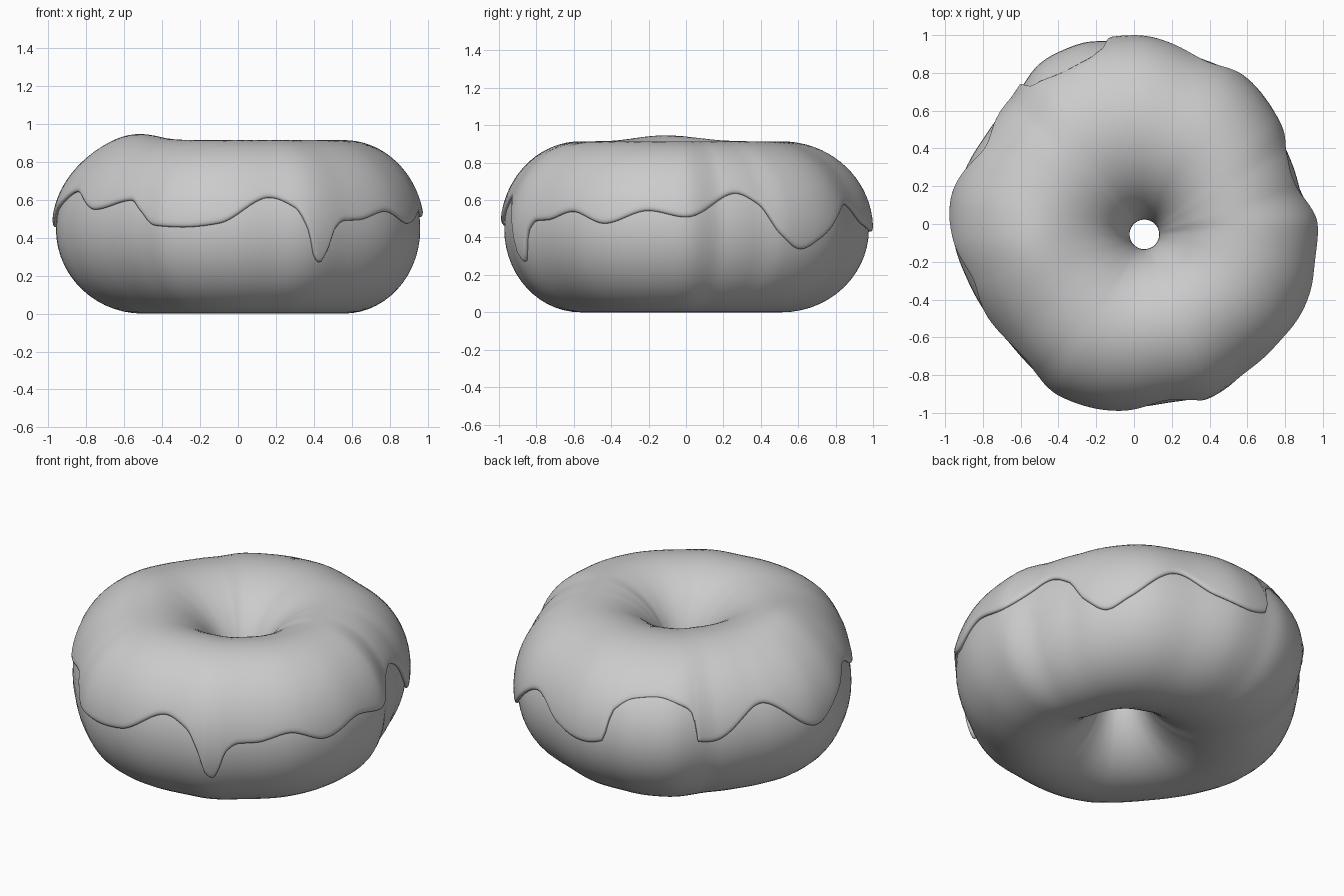
import bpy, bmesh, math
from mathutils import Vector

if "Cube" in bpy.data.objects:
    bpy.data.objects.remove(bpy.data.objects["Cube"])

# outer radius of the ring seen from above: (angle in degrees, radius)
OUTLINE = [(0, .98), (13, .918), (25, .918), (36, .946), (56, .98), (70, .966), (89, 1.0),
           (101, 1.0), (112, .995), (122, .99), (136, .935), (148, .937), (159, .955),
           (174, .982), (184, .98), (200, .95), (220, .932), (237, .962), (247, .995),
           (258, 1.0), (267, .995), (280, .985), (293, 1.005), (307, .988), (327, 1.008),
           (339, 1.005), (352, .988)]
# height of the icing's wavy lower edge: (angle in degrees, z)
DRIPS = [(0, .51), (18, .64), (26, .58), (33, .42), (41, .335), (49, .40), (65, .58),
         (78, .47), (90, .43), (97, .46), (100, .64), (107, .72), (115, .735), (124, .69),
         (127.5, .64), (129, .49), (134, .475), (153, .65), (173, .455), (186, .56),
         (199, .645), (214, .55), (232, .60), (237, .54), (243, .465), (253, .455),
         (264, .475), (280, .615), (288, .56), (292, .44), (294.5, .29), (296.5, .265),
         (298.5, .32), (301, .44), (305, .49), (311, .495), (322, .54), (334, .475),
         (348, .545)]
SEG = 360
ZC = .445
HOLE = Vector((.055, -.055, 0))


def curve(table, deg):
    """Smooth periodic interpolation that never overshoots."""
    n = len(table)
    deg %= 360
    i = max(k for k in range(n) if table[k][0] <= deg)

    def pt(k):
        return table[k % n][0] + 360 * (k // n), table[k % n][1]

    def slope(k):
        (xa, ya), (xb, yb), (xc, yc) = pt(k - 1), pt(k), pt(k + 1)
        a, b = (yb - ya) / (xb - xa), (yc - yb) / (xc - xb)
        return 0 if a * b <= 0 else 2 * a * b / (a + b)
    (x0, y0), (x1, y1) = pt(i), pt(i + 1)
    h = x1 - x0
    t = (deg - x0) / h
    return (y0 * (1 + 2 * t) * (1 - t) ** 2 + slope(i) * h * t * (1 - t) ** 2
            + y1 * t * t * (3 - 2 * t) + slope(i + 1) * h * t * t * (t - 1))


def surface(deg, phi, s):
    """Point on the ring; s = 0 is the dough surface, s = 1 the icing surface."""
    a = math.radians(deg)
    u = Vector((math.cos(a), math.sin(a), 0))
    bulge = math.exp(-((deg - 112) / 11) ** 4)       # dough pushes through at the back
    outer = u * (curve(OUTLINE, deg) - .022 * (1 - s) * (1 - bulge))
    inner = HOLE + u * (.1 - .022 * s)
    p = inner.lerp(outer, .5 + .5 * math.cos(phi))
    p.z = ZC + (ZC + .024 * s) * math.sin(phi)
    # swelling on the left of the top
    if phi > 0:
        d = ((p.x + .56) / .22) ** 2 + ((p.y + .12) / .25) ** 2
        p.z += .034 * math.exp(-d) * max(0, math.sin(phi))
    return p


def loft(name, rings, mat, closed):
    bm = bmesh.new()
    rows = [[bm.verts.new(p) for p in r] for r in rings]
    m = len(rows[0])
    for i in range(len(rows)):
        a, b = rows[i], rows[(i + 1) % len(rows)]
        for j in range(m if closed else m - 1):
            k = (j + 1) % m
            bm.faces.new((a[j], b[j], b[k], a[k]))
    bmesh.ops.recalc_face_normals(bm, faces=bm.faces)
    for f in bm.faces:
        f.smooth = True
    me = bpy.data.meshes.new(name)
    bm.to_mesh(me)
    bm.free()
    me.materials.append(mat)
    ob = bpy.data.objects.new(name, me)
    bpy.context.collection.objects.link(ob)
    return ob


grey = bpy.data.materials.new("plain_grey")
grey.diffuse_color = (.6, .6, .6, 1)
grey.use_nodes = True
grey.node_tree.nodes["Principled BSDF"].inputs["Base Color"].default_value = grey.diffuse_color

# dough ring
loft("dough", [[surface(d, 2 * math.pi * j / 56, 0) for j in range(56)]
               for d in range(0, 360, 2)], grey, True)

# icing shell with a rounded, dripping lip
rings = []
for i in range(SEG):
    d = i * 360 / SEG
    lo = math.asin((curve(DRIPS, d) - ZC) / (ZC + .02))
    hi = math.pi + .2
    ring = [surface(d, lo + o, s) for o, s in
            ((.03, -.4), (.008, .0), (0, .3), (.004, .6), (.02, .85), (.045, .97))]
    a = lo + .08
    ring += [surface(d, a + (hi - a) * j / 40, 1) for j in range(41)]
    ring += [surface(d, hi + .02, .5), surface(d, hi, -.3)]
    rings.append(ring)
loft("icing", rings, grey, False)
